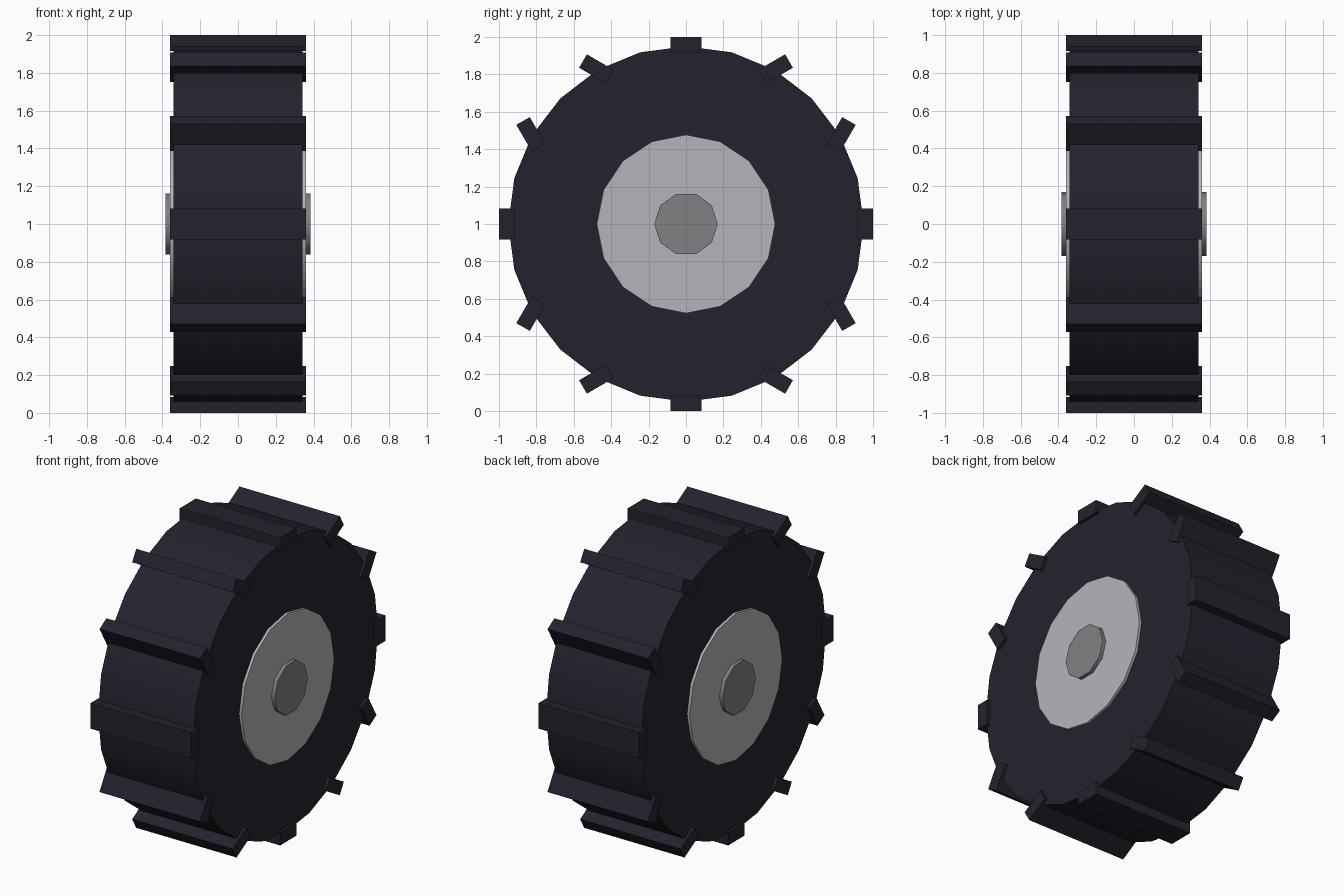
import bpy
import math

if "Cube" in bpy.data.objects:
    bpy.data.objects.remove(bpy.data.objects["Cube"])


def material(name, rgb):
    m = bpy.data.materials.new(name)
    m.diffuse_color = (*rgb, 1.0)
    m.use_nodes = True
    m.node_tree.nodes["Principled BSDF"].inputs["Base Color"].default_value = m.diffuse_color
    return m


RUBBER = material("dark rubber", (0.0168, 0.0165, 0.027))
RIM = material("light grey metal", (0.456, 0.462, 0.497))
HUB = material("mid grey metal", (0.209, 0.219, 0.231))

CENTRE_Z = 1.0


def disc(name, sides, radius, half_width, mat):
    """Cylinder lying along x, with a corner pointing along y."""
    bpy.ops.mesh.primitive_cylinder_add(
        vertices=sides, radius=radius, depth=2 * half_width,
        location=(0, 0, CENTRE_Z), rotation=(0, math.pi / 2, 0))
    ob = bpy.context.object
    ob.name = name
    ob.data.materials.append(mat)
    bpy.ops.object.shade_smooth_by_angle(angle=math.radians(40))
    return ob


# Tyre body, rim plate and hub cap, each a little wider than the last
disc("tyre", 24, 0.95, 0.342, RUBBER)
disc("rim", 16, 0.477, 0.359, RIM)
disc("hub_cap", 10, 0.17, 0.383, HUB)

# Twelve tread bars, counter-rotated so the diagonal ones stand up as cleats
for i in range(12):
    a = i * math.pi / 6
    r = 0.958
    bpy.ops.mesh.primitive_cube_add(
        size=1, location=(0, r * math.cos(a), CENTRE_Z + r * math.sin(a)))
    bar = bpy.context.object
    bar.name = f"tread_bar_{i + 1}"
    bar.scale = (0.722, 0.166, 0.083)
    bar.rotation_euler = (math.pi / 2 - a, 0, 0)
    bar.data.materials.append(RUBBER)
